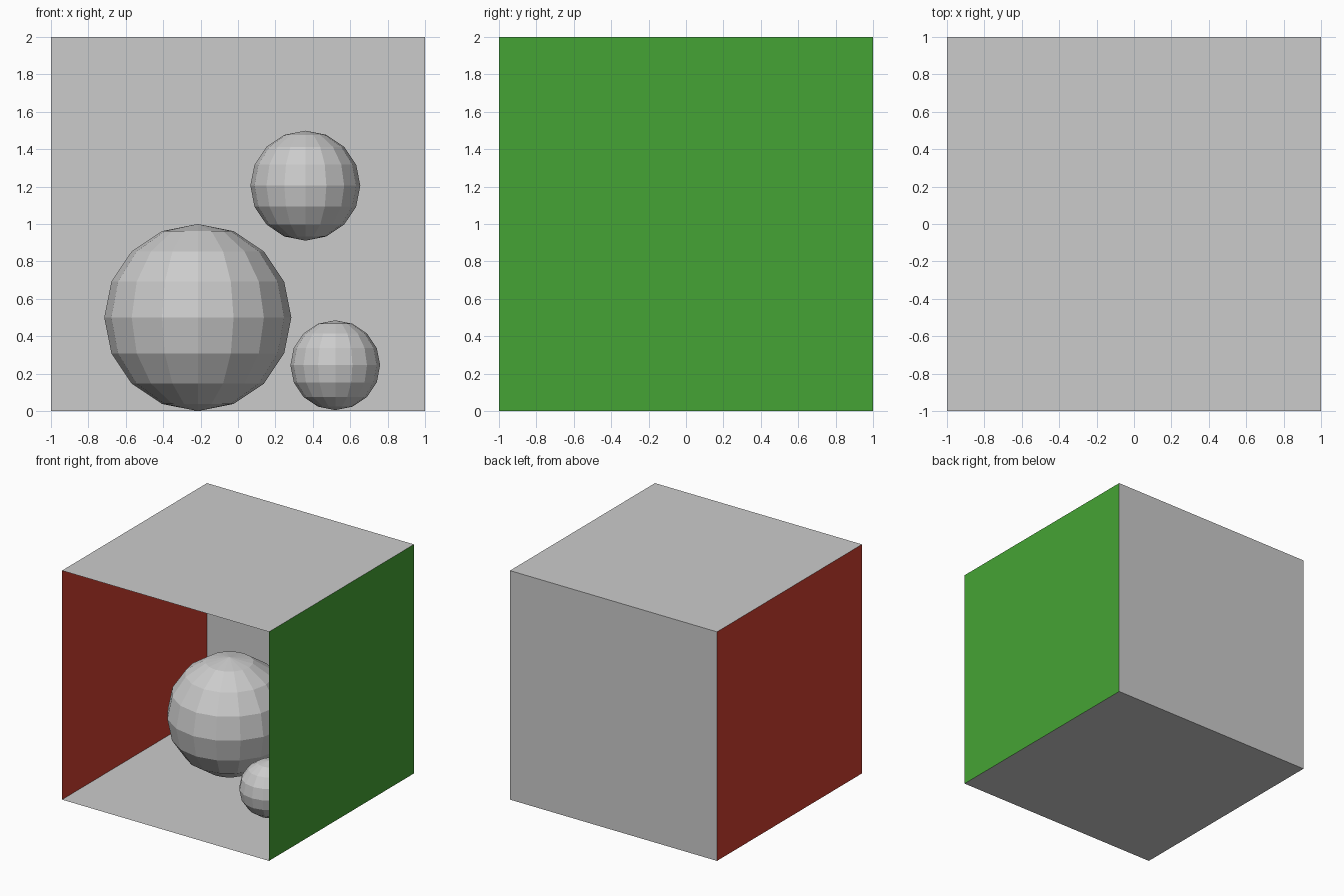
import bpy
from math import pi

if "Cube" in bpy.data.objects:
    bpy.data.objects.remove(bpy.data.objects["Cube"])


def paint(name, rgb):
    mat = bpy.data.materials.new(name)
    mat.diffuse_color = (*rgb, 1)
    mat.use_nodes = True
    mat.node_tree.nodes["Principled BSDF"].inputs["Base Color"].default_value = mat.diffuse_color
    return mat


def wall(name, location, rotation=(0, 0, 0), mat=None):
    bpy.ops.mesh.primitive_plane_add(size=2, location=location, rotation=rotation)
    obj = bpy.context.object
    obj.name = name
    if mat:
        obj.data.materials.append(mat)


def ball(name, location, radius):
    bpy.ops.mesh.primitive_uv_sphere_add(segments=16, ring_count=8,
                                         radius=radius, location=location)
    bpy.context.object.name = name


red = paint("red", (0.63, 0.05, 0.03))
green = paint("green", (0.06, 0.37, 0.035))

# Open-fronted room of single sheets, normals facing inward
wall("floor", (0, 0, 0))
wall("ceiling", (0, 0, 2), (pi, 0, 0))
wall("back_wall", (0, 1, 1), (pi / 2, 0, 0))
wall("left_wall", (-1, 0, 1), (0, pi / 2, 0), red)
wall("right_wall", (1, 0, 1), (0, -pi / 2, 0), green)

# Faceted balls: two resting on the floor, one floating at the back
ball("large_ball", (-0.215, 0.19, 0.5), 0.5)
ball("small_ball", (0.52, -0.31, 0.245), 0.24)
ball("floating_ball", (0.36, 0.53, 1.205), 0.294)
